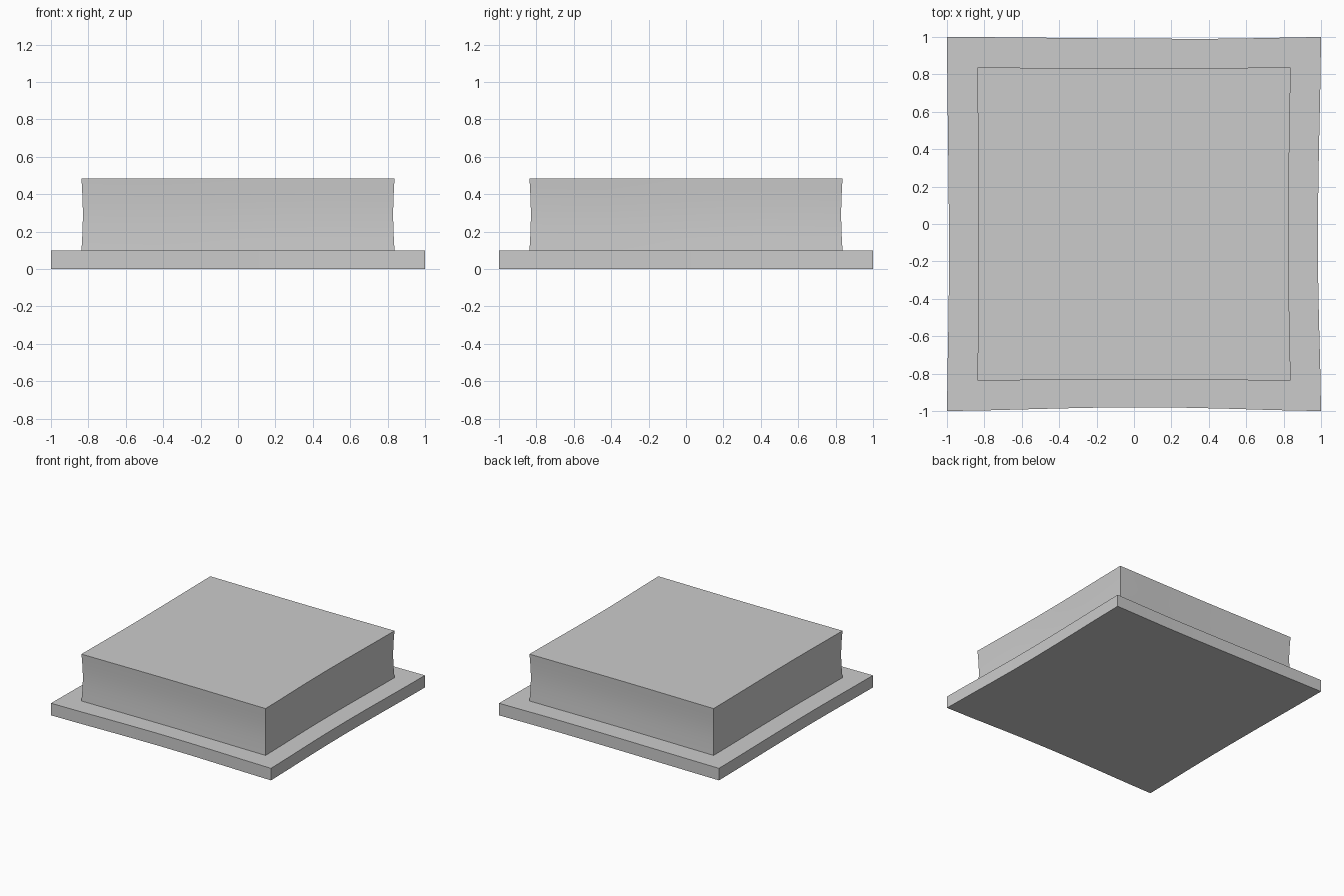
import bpy, bmesh, math
from mathutils import Vector

if "Cube" in bpy.data.objects:
    bpy.data.objects.remove(bpy.data.objects["Cube"])


def outline(half, bows, steps=8):
    """Square outline whose sides (front, right, back, left) dip inward.
    Each bow is (depth, position of the deepest point along the side)."""
    corners = [Vector(c) * half for c in ((-1, -1), (1, -1), (1, 1), (-1, 1))]
    pts = []
    for i, (depth, peak) in enumerate(bows):
        a, b = corners[i], corners[(i + 1) % 4]
        d = (b - a).normalized()
        inward = Vector((-d.y, d.x))
        for k in range(steps):
            t = k / steps
            s = 0.5 * t / peak if t < peak else 0.5 + 0.5 * (t - peak) / (1 - peak)
            pts.append(a.lerp(b, t) + inward * depth * math.sin(math.pi * s) ** 1.5)
    return pts


def stack(name, pts, levels):
    """Loft one outline through (z, scale) levels and cap both ends."""
    bm = bmesh.new()
    rings = [[bm.verts.new((p.x * s, p.y * s, z)) for p in pts] for z, s in levels]
    n = len(pts)
    for lo, hi in zip(rings, rings[1:]):
        for i in range(n):
            j = (i + 1) % n
            bm.faces.new((lo[i], lo[j], hi[j], hi[i]))
    bm.faces.new(rings[0][::-1])
    bm.faces.new(rings[-1])
    mesh = bpy.data.meshes.new(name)
    bm.to_mesh(mesh)
    bm.free()
    obj = bpy.data.objects.new(name, mesh)
    bpy.context.collection.objects.link(obj)
    bpy.context.view_layer.objects.active = obj
    obj.select_set(True)
    bpy.ops.object.shade_smooth_by_angle(angle=math.radians(30))
    obj.select_set(False)


# Thin base slab with worn, slightly hollow edges
slab = outline(1.0, [(0.02, 0.52), (0.017, 0.45), (0.01, 0.3), (0.011, 0.6)])
stack("base_slab", slab, [(0, 1), (0.099, 1)])

# Upper block, pinched a little at mid height
block = outline(0.837, [(0.006, 0.5), (0.012, 0.45), (0.006, 0.5), (0.007, 0.6)])
z0, z1 = 0.099, 0.484
levels = [(z0 + (z1 - z0) * k / 6, 1 - 0.009 * math.sin(math.pi * k / 6))
          for k in range(7)]
stack("upper_block", block, levels)
